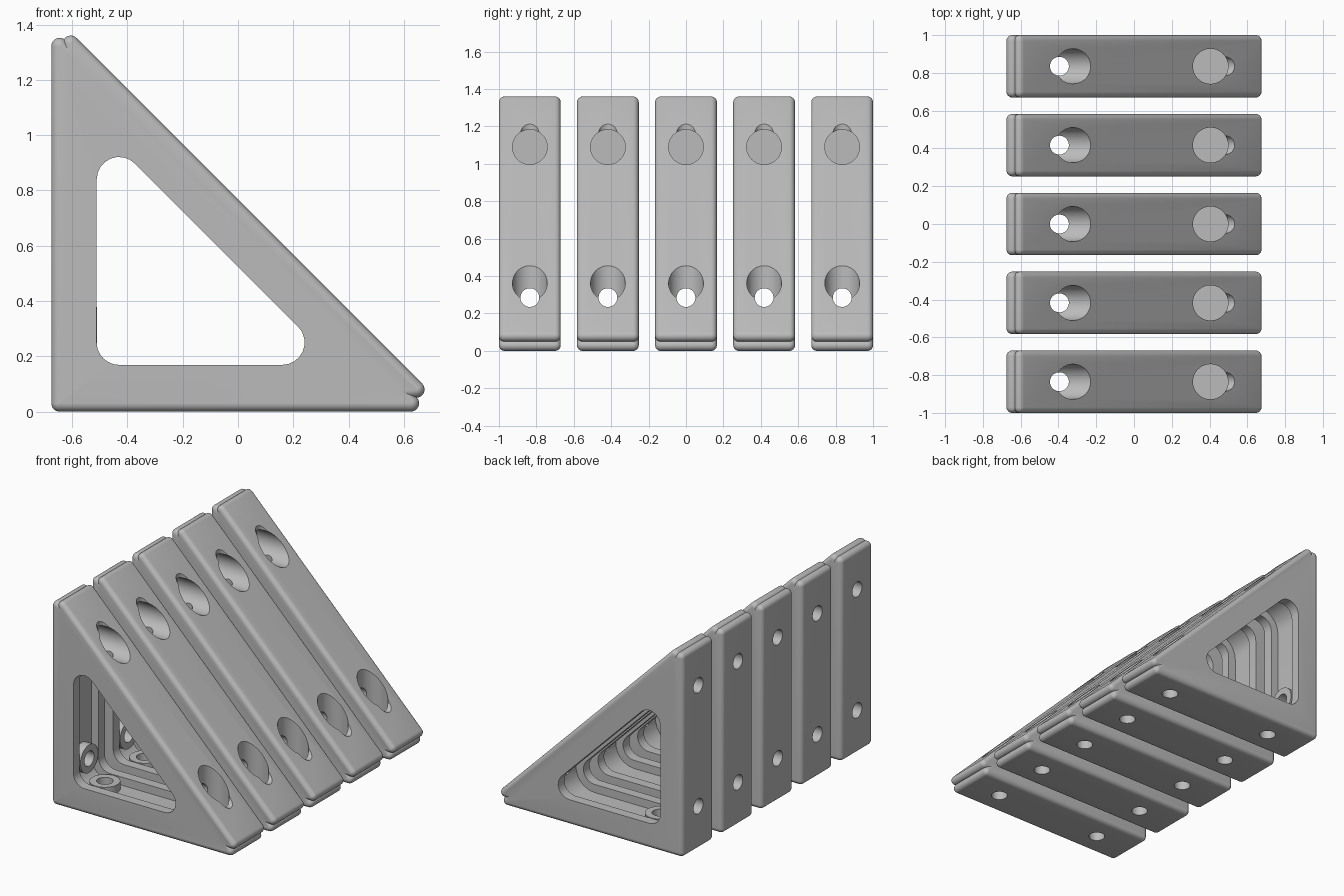
import bpy, bmesh, math
from mathutils import Vector, Matrix

cube = bpy.data.objects.get("Cube")
if cube:
    bpy.data.objects.remove(cube)

grey = bpy.data.materials.new("grey plastic")
grey.use_nodes = True
grey.diffuse_color = (0.5, 0.5, 0.5, 1)
grey.node_tree.nodes["Principled BSDF"].inputs["Base Color"].default_value = (0.5, 0.5, 0.5, 1)

HALF = 0.165      # half the bracket thickness
EDGE = 0.03       # rounding of the outer edges
SCREW, HEAD = 0.05, 0.093
UPPER, LOWER = 1.09, 0.285    # heights of the screws in the upright
FLOOR_X, FLOOR_Z = -0.51, 0.168   # inner faces of upright and base


def to_object(bm, name):
    bmesh.ops.recalc_face_normals(bm, faces=bm.faces)
    mesh = bpy.data.meshes.new(name)
    bm.to_mesh(mesh)
    bm.free()
    mesh.materials.append(grey)
    obj = bpy.data.objects.new(name, mesh)
    bpy.context.collection.objects.link(obj)
    return obj


def rounded_loop(centres, radius, steps=8):
    """Outline of circles at counter-clockwise centres, joined by tangents."""
    pts, n = [], len(centres)
    for i in range(n):
        a, b, c = (Vector(centres[(i + k) % n]) for k in (-1, 0, 1))
        d0, d1 = b - a, c - b
        start = math.atan2(d0.y, d0.x) - math.pi / 2
        turn = (math.atan2(d1.y, d1.x) - math.pi / 2 - start) % (2 * math.pi)
        for s in range(steps + 1):
            t = start + turn * s / steps
            pts.append(b + radius * Vector((math.cos(t), math.sin(t))))
    return pts


def prism(name, centres, sections):
    """Loft a rounded outline through (y, radius) sections."""
    bm = bmesh.new()
    rings = [[bm.verts.new((p.x, y, p.y)) for p in rounded_loop(centres, r)]
             for y, r in sections]
    for r0, r1 in zip(rings, rings[1:]):
        for i in range(len(r0)):
            j = (i + 1) % len(r0)
            bm.faces.new((r0[i], r0[j], r1[j], r1[i]))
    bm.faces.new(rings[0])
    bm.faces.new(rings[-1])
    return to_object(bm, name)


def rod(name, axis, offset, start, end, radius):
    """Cylinder along x at height offset, or along z at x = offset."""
    bm = bmesh.new()
    mid = (start + end) / 2
    if axis == "x":
        place = Matrix.Translation((mid, 0, offset)) @ Matrix.Rotation(math.pi / 2, 4, "Y")
    else:
        place = Matrix.Translation((offset, 0, mid))
    bmesh.ops.create_cone(bm, cap_ends=True, segments=48, radius1=radius,
                          radius2=radius, depth=end - start, matrix=place)
    return to_object(bm, name)


def combine(target, tool, operation):
    mod = target.modifiers.new(operation, "BOOLEAN")
    mod.operation, mod.object, mod.solver = operation, tool, "EXACT"
    tool.hide_render = True
    graph = bpy.context.evaluated_depsgraph_get()
    mesh = bpy.data.meshes.new_from_object(target.evaluated_get(graph))
    target.modifiers.remove(mod)
    target.data = mesh
    bpy.data.objects.remove(tool)


# Rounded edge sections shared by both outer solids
side = []
for s in range(7):
    t = math.pi / 2 * s / 6
    side.append((-HALF + EDGE * (1 - math.sin(t)), max(EDGE * (1 - math.cos(t)), 0.001) + 0))
side = [(-HALF + EDGE * (1 - math.cos(math.pi / 2 * s / 6)),
         max(EDGE * math.sin(math.pi / 2 * s / 6), 0.001)) for s in range(7)]
side += [(-y, r) for y, r in reversed(side)]

# Main triangle, joined with the slightly proud sloping bar
bracket = prism("bracket_1", [(-0.645, 0.03), (0.625, 0.03), (-0.645, 1.322)], side)
bar = prism("sloping_bar", [(0.505, 0.08), (0.645, 0.08), (-0.605, 1.33), (-0.605, 1.19)], side)
combine(bracket, bar, "UNION")

# Triangular opening with a wider groove inside it
corners = [(-0.43, 0.25), (0.16, 0.25), (-0.43, 0.84)]
combine(bracket, prism("opening", corners, [(-0.3, 0.081), (0.3, 0.081)]), "DIFFERENCE")
combine(bracket, prism("groove", corners, [(-0.1, 0.135), (0.1, 0.135)]), "DIFFERENCE")

# Screw bosses, screw holes and head bores, mirrored across the diagonal
for axis, outer, seat, near, far in (("x", -0.675, FLOOR_X, LOWER, UPPER),
                                     ("z", 0, FLOOR_Z, -0.395, 0.405)):
    combine(bracket, rod("boss", axis, near, outer + 0.06, seat, HEAD), "UNION")
for axis, outer, seat, near, far in (("x", -0.675, FLOOR_X, LOWER, UPPER),
                                     ("z", 0, FLOOR_Z, -0.395, 0.405)):
    combine(bracket, rod("through_hole", axis, near, outer - 0.1, outer + 1.6, SCREW), "DIFFERENCE")
    combine(bracket, rod("head_bore", axis, far, seat, outer + 1, HEAD), "DIFFERENCE")
    combine(bracket, rod("screw_hole", axis, far, outer - 0.1, seat - 0.015, SCREW), "DIFFERENCE")

# Smooth shading with sharp edges
bpy.ops.object.select_all(action="DESELECT")
bracket.select_set(True)
bpy.context.view_layer.objects.active = bracket
bpy.ops.object.shade_smooth_by_angle(angle=math.radians(30))

# Row of five brackets
bracket.location.y = -2 * 0.4175
for i in range(1, 5):
    twin = bracket.copy()
    twin.name = f"bracket_{i + 1}"
    twin.location.y = (i - 2) * 0.4175
    bpy.context.collection.objects.link(twin)
